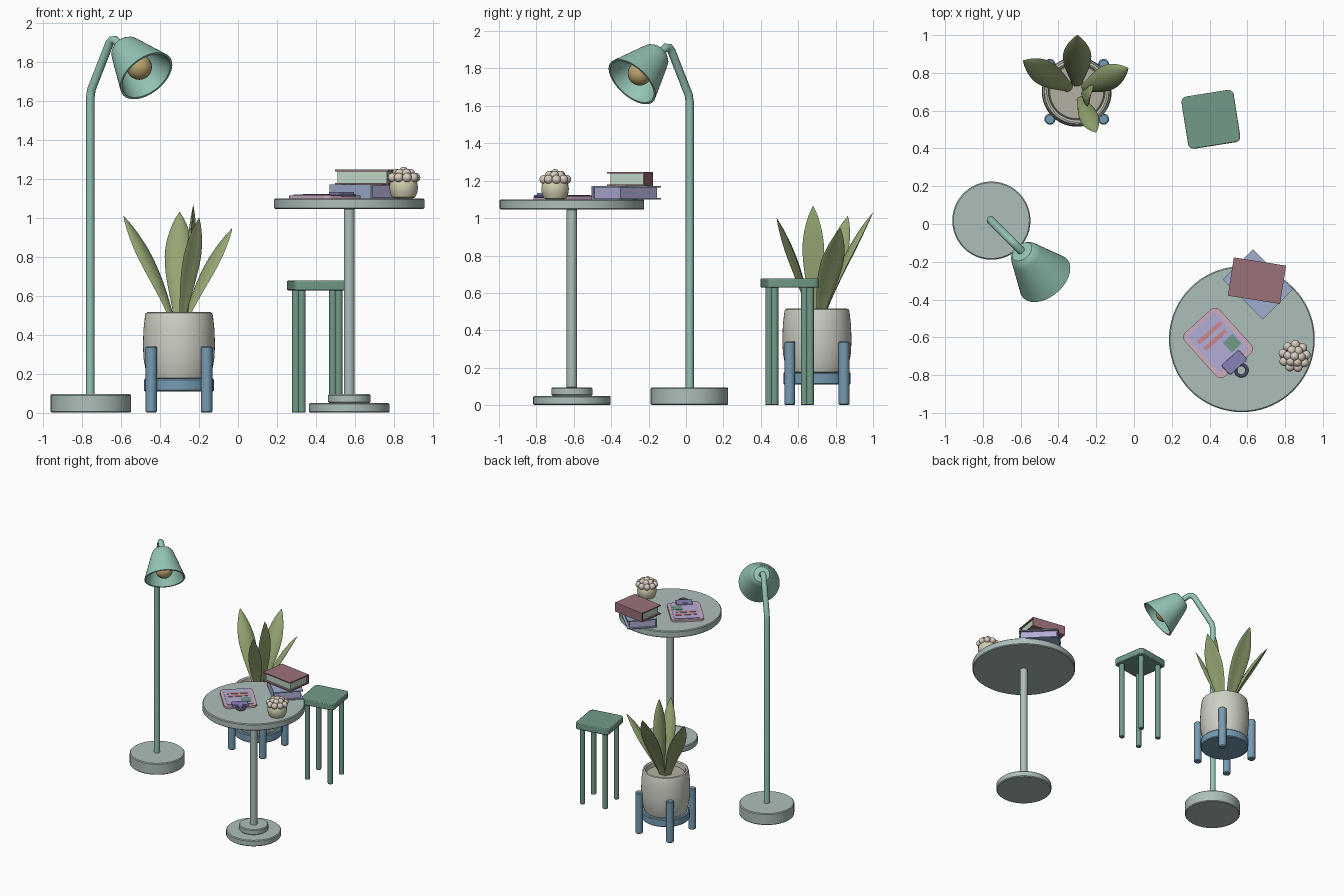
import bpy, bmesh
from math import sin, cos, pi, radians
from mathutils import Vector, Matrix

if "Cube" in bpy.data.objects:
    bpy.data.objects.remove(bpy.data.objects["Cube"])

def mat(name, r, g, b):
    m = bpy.data.materials.new(name)
    m.diffuse_color = (r, g, b, 1)
    m.use_nodes = True
    m.node_tree.nodes["Principled BSDF"].inputs["Base Color"].default_value = m.diffuse_color
    return m

MINT = mat("mint", .30, .56, .47)
SAGE = mat("sage", .42, .52, .50)
GREEN = mat("green", .17, .33, .25)
BLUE = mat("blue", .18, .33, .45)
STONE = mat("stone", .62, .63, .55)
SOIL = mat("soil", .45, .43, .36)
LEAF = mat("leaf", .30, .38, .17)
CREAM = mat("cream", .62, .60, .42)
BLOSSOM = mat("blossom", .68, .60, .52)
AMBER = mat("amber", .50, .38, .16)
ROSE = mat("rose", .33, .17, .19)
PALE = mat("pale_green", .50, .65, .53)
SKY = mat("sky", .35, .43, .62)
LILAC = mat("lilac", .45, .42, .68)
PINK = mat("pink", .62, .42, .52)
RED = mat("red", .62, .25, .27)
VIOLET = mat("violet", .25, .22, .48)

def add(name, bm, m):
    bmesh.ops.recalc_face_normals(bm, faces=bm.faces)
    me = bpy.data.meshes.new(name)
    bm.to_mesh(me)
    bm.free()
    ob = bpy.data.objects.new(name, me)
    bpy.context.collection.objects.link(ob)
    me.materials.append(m)
    return ob

def loft(name, rings, m):
    """Skin closed rings of points; both ends are capped."""
    bm = bmesh.new()
    vs = [[bm.verts.new(p) for p in r] for r in rings]
    n = len(rings[0])
    for a, b in zip(vs, vs[1:]):
        for i in range(n):
            j = (i + 1) % n
            bm.faces.new((a[i], a[j], b[j], b[i]))
    bm.faces.new(vs[0])
    bm.faces.new(vs[-1])
    return add(name, bm, m)

def lathe(name, prof, loc, m, axis=(0, 0, 1), n=48):
    q = Vector((0, 0, 1)).rotation_difference(Vector(axis))
    rings = [[Vector(loc) + q @ Vector((r * cos(2*pi*i/n), r * sin(2*pi*i/n), h))
              for i in range(n)] for r, h in prof]
    return loft(name, rings, m)

def disc(name, x, y, z0, z1, r, m, b=.006, n=48):
    b = min(b, r * .3)
    return lathe(name, [(r-b, z0), (r, z0+b), (r, z1-b), (r-b, z1)], (x, y, 0), m, n=n)

def box(name, frame, c, size, m, corner=0, soft=0):
    """Box in a local frame; corner rounds the vertical edges."""
    bm = bmesh.new()
    bmesh.ops.create_cube(bm, size=1)
    bmesh.ops.scale(bm, vec=size, verts=bm.verts)
    if corner:
        es = [e for e in bm.edges if abs(e.verts[0].co.z - e.verts[1].co.z) > 1e-5]
        bmesh.ops.bevel(bm, geom=es, offset=corner, segments=5, affect='EDGES', profile=.5)
    bmesh.ops.transform(bm, matrix=frame @ Matrix.Translation(c), verts=bm.verts)
    ob = add(name, bm, m)
    if soft:
        mod = ob.modifiers.new("soft", 'BEVEL')
        mod.width, mod.segments = soft, 2
    return ob

def ball(name, c, r, m):
    bm = bmesh.new()
    bmesh.ops.create_uvsphere(bm, u_segments=20, v_segments=12, radius=r)
    bmesh.ops.translate(bm, vec=c, verts=bm.verts)
    return add(name, bm, m)

def frame(x, y, z, deg):
    return Matrix.Translation((x, y, z)) @ Matrix.Rotation(radians(deg), 4, 'Z')

# Floor lamp
disc("lamp_base", -.755, .018, 0, .095, .207, SAGE)
cu = bpy.data.curves.new("lamp_pole", 'CURVE')
cu.dimensions, cu.bevel_depth, cu.bevel_resolution, cu.use_fill_caps = '3D', .022, 4, True
pts = [(-.758, .02, .09), (-.758, .02, 1.62), (-.752, .014, 1.66), (-.66, -.078, 1.895),
       (-.648, -.09, 1.912), (-.63, -.108, 1.912), (-.585, -.155, 1.87)]
sp = cu.splines.new('POLY')
sp.points.add(len(pts) - 1)
for p, c in zip(sp.points, pts):
    p.co = (*c, 1)
cu.materials.append(MINT)
bpy.context.collection.objects.link(bpy.data.objects.new("lamp_pole", cu))
tip, rim = Vector((-.59, -.15, 1.878)), Vector((-.471, -.288, 1.729))
ax = (rim - tip).normalized()
L = (rim - tip).length
lathe("lamp_shade", [(.03, -.012), (.06, -.006), (.077, .012), (.088, .04), (.155, L),
                     (.143, L), (.078, .045), (.06, .02), (.02, .012)], tip, MINT, ax)
ball("lamp_bulb", tip + ax * .165, .065, AMBER)
lathe("bulb_socket", [(.03, .01), (.03, .12)], tip, MINT, ax, 24)

# Potted plant on a stand
PX, PY = -.303, .70
disc("plant_stand_plate", PX, PY, .11, .175, .18, BLUE)
for sx in (-1, 1):
    for sy in (-1, 1):
        disc("plant_stand_leg", PX + sx*.142, PY + sy*.145, 0, .34, .029, BLUE, n=24)
lathe("plant_pot", [(.14, .172), (.16, .178), (.168, .2), (.182, .28), (.185, .35), (.182, .43),
                    (.174, .5), (.17, .512), (.16, .516), (.15, .508), (.146, .46), (.05, .455)],
      (PX, PY, 0), STONE)
disc("soil", PX, PY, .45, .478, .148, SOIL)

def leaf(tip, width):
    tip = Vector(tip)
    out = Vector((tip.x - PX, tip.y - PY, 0))
    side = Vector((-out.y, out.x, 0)).normalized()
    p0 = Vector((PX, PY, .46)) + out.normalized() * .03
    p1 = p0 + out * .3 + Vector((0, 0, (tip.z - .46) * .52))
    rings, n = [], 18
    for k in range(n + 1):
        t = k / n
        p = p0*(1-t)**2 + p1*2*t*(1-t) + tip*t*t
        tan = (p1 - p0)*(1-t) + (tip - p1)*t
        nor = tan.cross(side).normalized()
        if t < .6:
            w = .36 + .64 * sin(pi/2 * t/.6) ** 1.6
        else:
            w = max(cos(pi/2 * (t-.6)/.4) ** .8, .02)
        w *= width / 2
        ring = []
        for i in range(12):
            a = 2*pi*i/12
            bow = .25 * w * cos(a)**2       # shallow trough along the leaf
            ring.append(p + side*w*cos(a) + nor*(.22*w*sin(a) - bow))
        rings.append(ring)
    loft("leaf", rings, LEAF)

for t, w in [((-.30, 1.0, 1.03), .15), ((-.587, .865, 1.01), .135), ((-.03, .825, .946), .135),
             ((-.20, .485, 1.0), .10), ((-.23, .68, 1.065), .12)]:
    leaf(t, w)

# Stool
F = frame(.407, .554, 0, 9)
box("stool_seat", F, (0, 0, .653), (.28, .28, .05), GREEN, corner=.03, soft=.006)
for sx in (-1, 1):
    for sy in (-1, 1):
        p = F @ Vector((sx*.096, sy*.096, 0))
        disc("stool_leg", p.x, p.y, 0, .635, .02, GREEN, b=.003, n=20)

# Round table
TX, TY = .571, -.61
disc("table_foot", TX, TY, 0, .05, .207, SAGE)
disc("table_foot_step", TX, TY, .05, .095, .11, SAGE)
disc("table_post", TX, TY, .09, 1.05, .028, SAGE, n=32)
disc("table_top", TX, TY, 1.045, 1.10, .386, SAGE, n=72)

# Books: two covers, a spine on one long side and a page block
def book(F, w, d, h, spine, cover, pages):
    for z in (.004, h - .004):
        box("book_cover", F, (0, 0, z), (w, d, .008), cover)
    box("book_spine", F, (0, spine * (d/2 - .005), h/2), (w, .01, h), cover)
    box("book_pages", F, (0, spine * .005, h/2), (w - .025, d - .025, h - .014), pages)

book(frame(.656, -.32, 1.10, -45), .30, .225, .072, -1, SKY, LILAC)
book(frame(.651, -.30, 1.172, -9), .28, .205, .075, 1, ROSE, PALE)

# Clipboard with paper, marks and clip; local x runs toward the clip
F = frame(.445, -.63, 1.10, -48)
box("clipboard", F, (0, 0, .008), (.315, .25, .016), PINK, corner=.035)
box("paper", F, (-.005, 0, .017), (.265, .20, .006), LILAC, corner=.015)
box("paper_bar", F, (-.07, .005, .021), (.022, .165, .004), RED)
box("paper_bar", F, (-.022, .0, .021), (.022, .15, .004), RED)
box("paper_patch", F, (.05, .055, .021), (.07, .07, .004), GREEN)
box("clip_plate", F, (.135, -.005, .024), (.07, .125, .02), VIOLET, corner=.012, soft=.004)
ring = [(.03 + .008*cos(2*pi*i/10), .008*sin(2*pi*i/10)) for i in range(11)]
lathe_ring = F @ Vector((.19, -.005, .016))
bm = bmesh.new()
vs = [[bm.verts.new((lathe_ring.x + r*cos(2*pi*k/28), lathe_ring.y + r*sin(2*pi*k/28),
                     lathe_ring.z + h)) for r, h in ring[:-1]] for k in range(28)]
for k in range(28):
    a, b = vs[k], vs[(k + 1) % 28]
    for i in range(10):
        bm.faces.new((a[i], a[(i+1) % 10], b[(i+1) % 10], b[i]))
add("clip_ring", bm, VIOLET)

# Little pot with round blossoms
QX, QY = .85, -.70
lathe("small_pot", [(.045, 1.10), (.06, 1.106), (.07, 1.13), (.074, 1.155), (.07, 1.18),
                    (.062, 1.195), (.052, 1.195), (.03, 1.185)], (QX, QY, 0), CREAM)
for count, rad, z in [(1, 0, 1.238), (6, .034, 1.228), (9, .062, 1.207)]:
    for i in range(count):
        a = 2*pi*i/count + z*40
        ball("blossom", (QX + rad*cos(a), QY + rad*sin(a), z), .024, BLOSSOM)

bpy.ops.object.select_all(action='SELECT')
for ob in bpy.context.selected_objects:
    if ob.type == 'MESH':
        bpy.context.view_layer.objects.active = ob
    else:
        ob.select_set(False)
bpy.ops.object.shade_smooth_by_angle(angle=radians(35))
